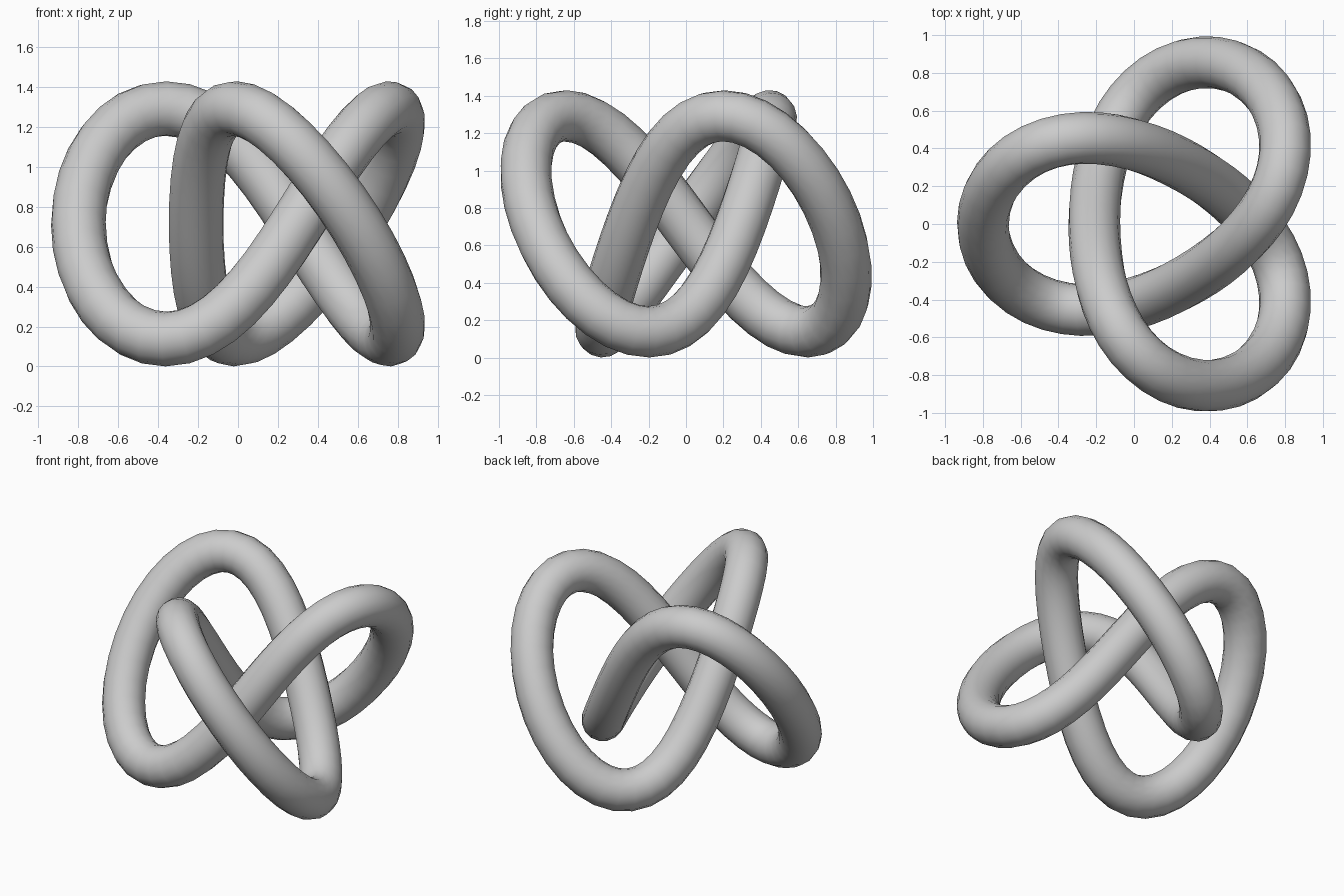
import bpy
from math import sin, cos, pi

if "Cube" in bpy.data.objects:
    bpy.data.objects.remove(bpy.data.objects["Cube"])

# Trefoil centreline: three harmonics in plan, one wave in height
A, B, C = 0.632, 0.2475, 0.0475
CX, MID_Z, AMP, TUBE = 0.127, 0.715, 0.5775, 0.1375
COUNT = 96


def knot_point(t):
    x = CX - (A * cos(2 * t) + B * cos(t) + C * cos(5 * t))
    y = -(A * sin(2 * t) - B * sin(t) + C * sin(5 * t))
    return (x, y, MID_Z - AMP * sin(3 * t), 1.0)


# Round tube swept along the closed path
curve = bpy.data.curves.new("knot_tube", "CURVE")
curve.dimensions = "3D"
curve.bevel_depth = TUBE
curve.bevel_resolution = 6
spline = curve.splines.new("POLY")
spline.points.add(COUNT - 1)
for i, p in enumerate(spline.points):
    p.co = knot_point(2 * pi * i / COUNT)
spline.use_cyclic_u = True

knot = bpy.data.objects.new("knot_tube", curve)
bpy.context.collection.objects.link(knot)
bpy.context.view_layer.objects.active = knot
knot.select_set(True)
bpy.ops.object.convert(target="MESH")
bpy.ops.object.shade_smooth()
